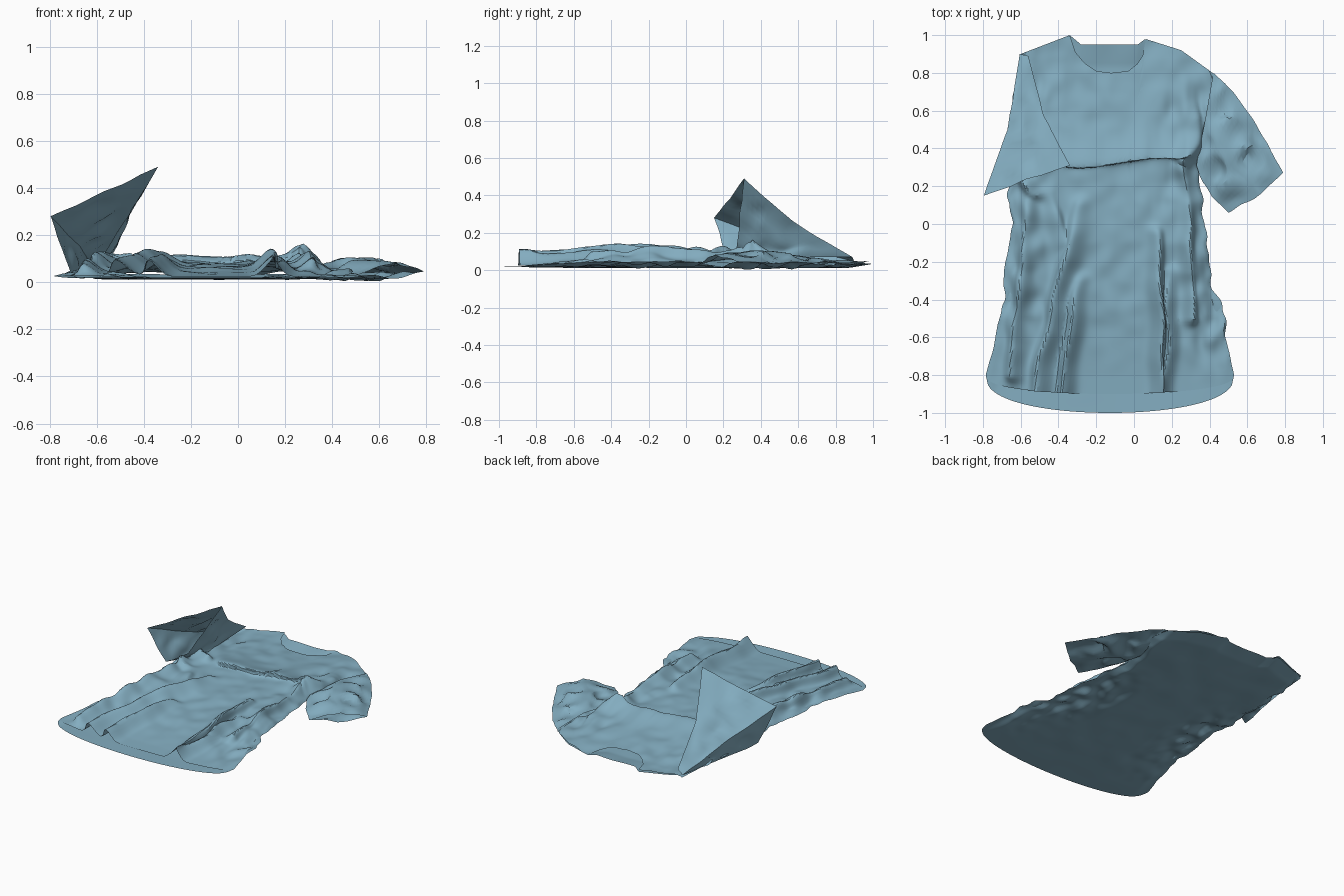
import bpy, bmesh, math
from mathutils import Vector, noise

if "Cube" in bpy.data.objects:
    bpy.data.objects.remove(bpy.data.objects["Cube"])


def interp(table, t):
    """Piecewise linear lookup in a sorted list of (t, value)."""
    if t <= table[0][0]:
        return table[0][1]
    for (a, p), (b, q) in zip(table, table[1:]):
        if t <= b:
            return p + (q - p) * (t - a) / (b - a)
    return table[-1][1]


def lerp(a, b, t):
    return a + (b - a) * t


def clamp(t):
    return min(1, max(0, t))


def crumple(x, y, seed, freq):
    return noise.noise(Vector((x * freq, y * freq, seed)))


def sheet(name, rows, closed=False):
    """Cloth surface from rows of points."""
    bm = bmesh.new()
    grid = [[bm.verts.new(p) for p in r] for r in rows]
    for r0, r1 in zip(grid, grid[1:]):
        n = len(r0)
        for i in range(n if closed else n - 1):
            j = (i + 1) % n
            bm.faces.new((r0[i], r0[j], r1[j], r1[i]))
    bmesh.ops.recalc_face_normals(bm, faces=bm.faces)
    me = bpy.data.meshes.new(name)
    bm.to_mesh(me)
    bm.free()
    ob = bpy.data.objects.new(name, me)
    bpy.context.collection.objects.link(ob)
    me.materials.append(cloth)
    bpy.ops.object.select_all(action='DESELECT')
    ob.select_set(True)
    bpy.context.view_layer.objects.active = ob
    bpy.ops.object.shade_smooth_by_angle(angle=math.radians(30))


cloth = bpy.data.materials.new("blue_cloth")
cloth.diffuse_color = (0.23, 0.42, 0.53, 1)
cloth.use_nodes = True
cloth.node_tree.nodes["Principled BSDF"].inputs["Base Color"].default_value = cloth.diffuse_color

# Outline: side seams as (y, x), top edges as (x, y)
LEFT = [(-.8, -.785), (-.6, -.73), (-.5, -.72), (-.4, -.68), (-.25, -.69), (-.1, -.66),
        (0, -.64), (.15, -.67), (.3, -.65), (.5, -.66), (.9, -.6)]
RIGHT = [(-.8, .53), (-.6, .485), (-.5, .49), (-.35, .42), (-.2, .4), (.1, .36),
         (.3, .34), (.45, .36), (.6, .42), (.79, .43)]
BACK_TOP = [(-.6, .9), (-.34, 1), (-.28, .95), (.02, .95), (.06, .98), (.25, .92), (.43, .79)]
FRONT_TOP = [(-.6, .9), (-.34, 1), (-.31, .91), (-.26, .85), (-.2, .81), (-.12, .8),
             (-.03, .81), (.02, .85), (.05, .9), (.06, .98), (.25, .92), (.43, .79)]
# Pleats: start x, y, end x, y, height, sideways lean, width
PLEATS = [(.11, -.05, .12, -.95, .075, .03, .035), (.2, -.25, .18, -.95, .055, -.02, .03),
          (-.28, .1, -.52, -.95, .07, -.03, .045), (-.27, -.3, -.38, -.95, .07, -.025, .035),
          (-.45, .15, -.38, -.1, .025, .02, .04), (.27, .2, .3, -.5, .05, .02, .035),
          (-.54, .2, -.63, -.8, .05, -.02, .04), (.19, .36, .34, .45, .04, .01, .05),
          (.27, .3, .3, .36, .08, 0, .05), (-.64, .3, -.5, .16, .04, -.02, .03),
          (-.6, .4, -.45, .33, .04, 0, .03), (.31, .62, .33, .45, .02, .02, .03)]
NU, NV = 110, 120


def pleat(x, y, p):
    a, b = Vector(p[:2]), Vector(p[2:4])
    d = b - a
    t = (Vector((x, y)) - a).dot(d) / d.length_squared
    c = a + d * clamp(t)
    wander = .03 * crumple(0, y, p[0] * 30, 4)
    r = (Vector((x + wander, y)) - c).length
    return math.exp(-(r / p[6]) ** 2) * (.4 + .6 * clamp(t * 3))


def panel(front):
    rows = []
    for k in range(NV + 1):
        v, row = k / NV, []
        xl = interp(LEFT, lerp(-.8, .9, v))
        xr = interp(RIGHT, lerp(-.8, .79, v))
        for i in range(NU + 1):
            u = i / NU
            hem = max(0, 1 - (2 * u - 1) ** 2) ** .4
            bottom = -.8 - (.1 if front else .2) * hem
            top = interp(FRONT_TOP if front else BACK_TOP, lerp(-.6, .43, u))
            y = lerp(bottom, top, v)
            x = lerp(xl, xr, u)
            side = min(u, 1 - u) * (xr - xl)
            mid = clamp(v * 6) * clamp((1 - v) * 6)
            rag = .022 * crumple(1 if u < .5 else 5, y, 2, 11) * max(0, 1 - side / .1) * mid
            seam = lerp(.026, .045, mid) + .4 * rag
            x += rag
            if front:
                z = interp([(-.95, .022), (-.8, .028), (-.5, .052), (-.1, .08), (.2, .08),
                            (.4, .08), (.7, .052), (.85, .042), (1, .045)], y)
                # stronger crushing near the armpits and flanks
                near = clamp(1 - side / .28) * mid
                z += (.012 * crumple(x, y * .5, 3, 7) + .008 * crumple(x, y, 4, 10)) * clamp(v * 6 - .3)
                z += .05 * near * crumple(x * 1.3, y * .8, 11, 10)
                x0, y0 = x, y
                e = clamp(side / .08) ** .5
                for p in PLEATS:
                    g = pleat(x0, y0, p) * e
                    z += p[4] * g
                    x += p[5] * g
                # chest overhang
                w = clamp((x0 + .45) / .1) * clamp((.38 - x0) / .15)
                fold = .39 + .05 * math.sin(x0 * 9 + 1) * .4 + .12 * max(0, x0)
                g = w * math.exp(-((y0 - fold) / .05) ** 2)
                z += .035 * g
                y -= .065 * g
                z = max(lerp(seam, z, e), .022)
            else:
                z = .014 + .006 * crumple(x, y, 7, 6)
                z = lerp(.019, z, clamp(v * 6))
                body = clamp(v * 4 - .3) * clamp((.72 - v) * 5)
                lift = clamp(1 - side / .32) * body
                z += lift * (.03 + .045 * crumple(x * 1.2, y, 9, 10))
                z = lerp(seam, z, clamp(side / .05))
                z += .02 * max(0, 1 - (1 - v) / .06)
            row.append((x, y, max(z, .002)))
        rows.append(row)
    return rows


sheet("shirt_back", panel(False))
sheet("shirt_front", panel(True))


def loop(corners, m=12):
    """Closed loop through corner points, evenly subdivided per side."""
    out = []
    for a, b in zip(corners, corners[1:] + corners[:1]):
        out += [Vector(a).lerp(Vector(b), i / m) for i in range(m)]
    return out


def sleeve(name, rings, wrinkle, n=10):
    """Loft from armhole to cuff through corner rings; edges stay clean."""
    rings = [loop(r) for r in rings]
    last = len(rings) - 2
    rows = []
    for s, (a, b) in enumerate(zip(rings, rings[1:])):
        for k in range(n + (s == last)):
            fade = clamp((s * n + k) / 4) * clamp(.35 + ((last + 1 - s) * n - k) / 8)
            row = []
            for i, (p, q) in enumerate(zip(a, b)):
                c = p.lerp(q, k / n)
                edge = .2 + .8 * math.sin(math.pi * (i % 12) / 12)
                c += noise.noise_vector(c * 9) * wrinkle * fade * edge
                c.z = max(c.z, .004)
                row.append(c)
            rows.append(row)
    sheet(name, rows, True)


# Raised sleeve standing open, corners: peak, outer tip, floor crease, inner wall
sleeve("raised_sleeve", [
    [(-.56, .89, .07), (-.605, .9, .045), (-.65, .45, .02), (-.54, .45, .07)],
    [(-.475, .57, .26), (-.67, .5, .15), (-.69, .33, .025), (-.56, .36, .09)],
    [(-.34, .31, .49), (-.795, .15, .28), (-.71, .23, .04), (-.57, .27, .12)]], .03)

# Flat sleeve, corners: outer edge, upper mid, inner edge, under side
sleeve("flat_sleeve", [
    [(.42, .8, .045), (.38, .57, .08), (.33, .31, .06), (.36, .5, .01)],
    [(.53, .69, .04), (.44, .45, .1), (.365, .22, .06), (.43, .42, .012)],
    [(.64, .54, .04), (.53, .34, .095), (.41, .15, .05), (.51, .33, .012)],
    [(.79, .27, .045), (.67, .16, .085), (.5, .06, .03), (.65, .155, .015)]], .05, 7)
